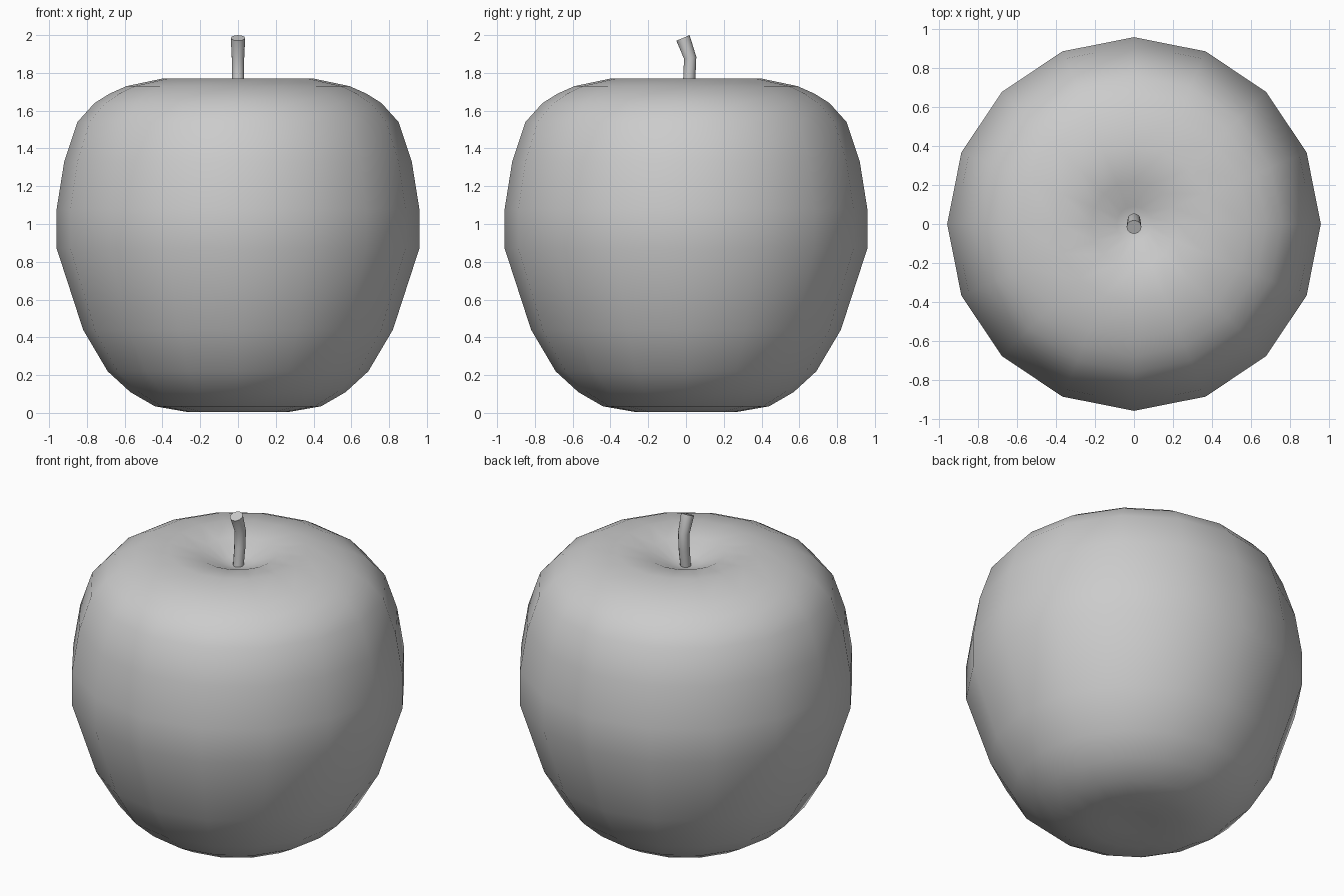
import bpy, bmesh, math
from mathutils import Vector

if "Cube" in bpy.data.objects:
    bpy.data.objects.remove(bpy.data.objects["Cube"])


def loft(name, rings, start=None, end=None):
    """Skin rings of points; optional pole points close the ends, else flat caps."""
    bm = bmesh.new()
    loops = [[bm.verts.new(p) for p in ring] for ring in rings]
    n = len(loops[0])
    for a, b in zip(loops, loops[1:]):
        for i in range(n):
            j = (i + 1) % n
            bm.faces.new((a[i], a[j], b[j], b[i]))
    for loop, pole in ((loops[0], start), (loops[-1], end)):
        if pole is None:
            bm.faces.new(loop)
        else:
            tip = bm.verts.new(pole)
            for i in range(n):
                bm.faces.new((loop[i], loop[(i + 1) % n], tip))
    bmesh.ops.recalc_face_normals(bm, faces=bm.faces)
    mesh = bpy.data.meshes.new(name)
    bm.to_mesh(mesh)
    bm.free()
    obj = bpy.data.objects.new(name, mesh)
    bpy.context.collection.objects.link(obj)
    bpy.ops.object.select_all(action='DESELECT')
    obj.select_set(True)
    bpy.context.view_layer.objects.active = obj
    bpy.ops.object.shade_smooth_by_angle(angle=math.radians(50))
    return obj


def ring(center, radius, sides, tilt=0.0):
    """Circle around a centre, tilted about the x axis."""
    pts = []
    for i in range(sides):
        a = 2 * math.pi * i / sides
        x, y = radius * math.cos(a), radius * math.sin(a)
        pts.append(Vector(center) + Vector((x, y * math.cos(tilt), y * math.sin(tilt))))
    return pts


# Fruit: 16-sided lathe of (radius, height), dimpled at both ends
profile = [(0.12, 0.012), (0.27, 0.005), (0.44, 0.035), (0.57, 0.11), (0.69, 0.22),
           (0.82, 0.44), (0.96, 0.87), (0.96, 1.08), (0.92, 1.33), (0.85, 1.54),
           (0.76, 1.64), (0.68, 1.69), (0.59, 1.73), (0.40, 1.77), (0.22, 1.745),
           (0.09, 1.685)]
loft("apple_body", [ring((0, 0, z), r, 16) for r, z in profile],
     start=(0, 0, 0.015), end=(0, 0, 1.665))

# Stem: (y, z, radius, tilt) along a bent path towards the front
path = [(0.00, 1.64, 0.030, -0.08), (0.018, 1.78, 0.032, -0.05),
        (0.022, 1.88, 0.033, 0.15), (-0.016, 1.985, 0.038, 0.40)]
loft("stem", [ring((0, y, z), r, 12, t) for y, z, r, t in path])
